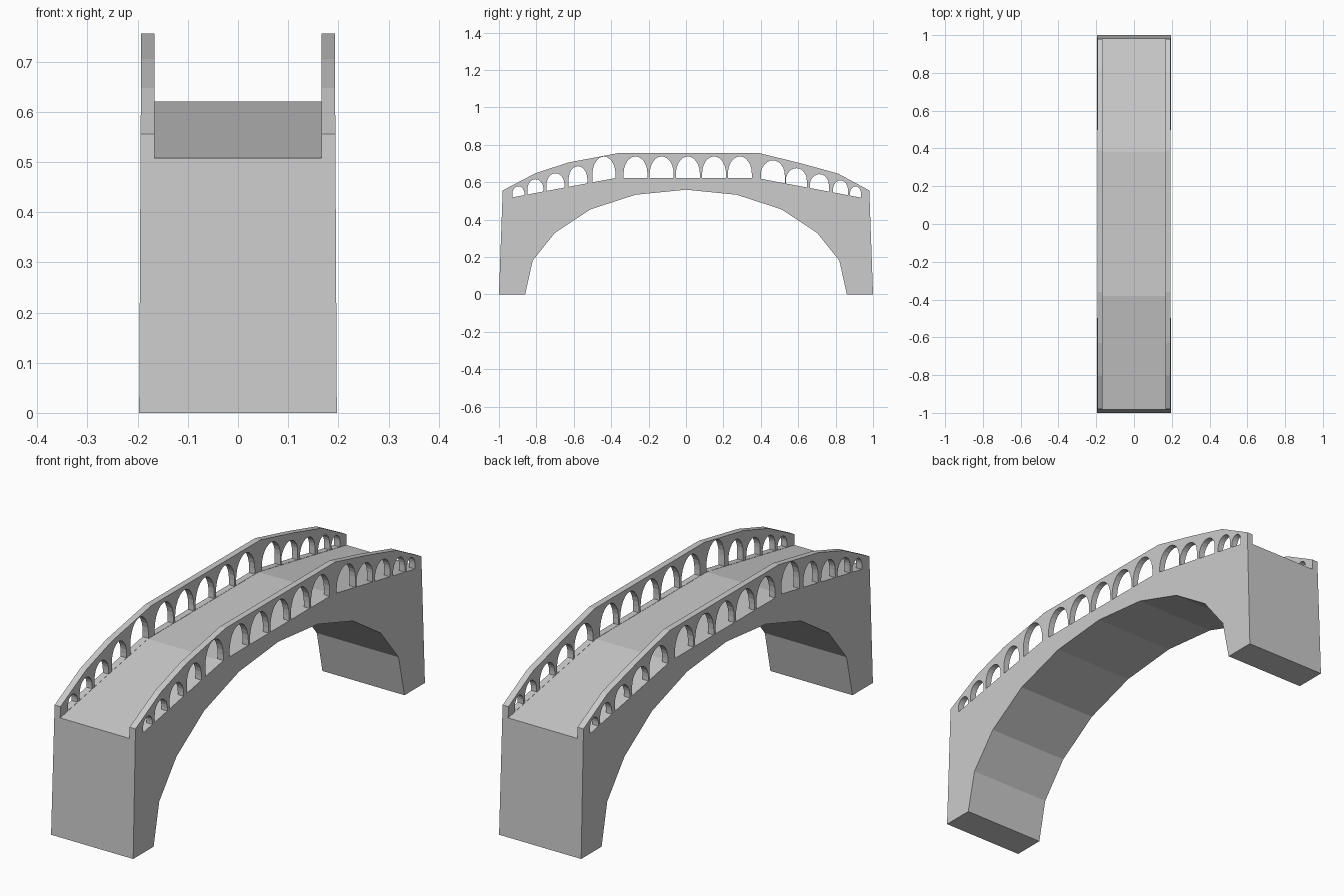
import bpy, bmesh, math
from mathutils import Matrix

if "Cube" in bpy.data.objects:
    bpy.data.objects.remove(bpy.data.objects["Cube"])

# (y, z) profile plane -> world
TO_WORLD = Matrix(((0, 0, 1, 0), (1, 0, 0, 0), (0, 1, 0, 0), (0, 0, 0, 1)))


def extrude_profile(name, loops, half_width):
    """Extrude a filled (y, z) outline, with inner loops as holes, along x."""
    curve = bpy.data.curves.new(name + "_curve", 'CURVE')
    curve.dimensions = '2D'
    curve.fill_mode = 'BOTH'
    curve.extrude = half_width
    for pts in loops:
        s = curve.splines.new('POLY')
        s.points.add(len(pts) - 1)
        for p, (y, z) in zip(s.points, pts):
            p.co = (y, z, 0, 1)
        s.use_cyclic_u = True
    tmp = bpy.data.objects.new(name + "_tmp", curve)
    bpy.context.collection.objects.link(tmp)
    dg = bpy.context.evaluated_depsgraph_get()
    mesh = bpy.data.meshes.new_from_object(tmp.evaluated_get(dg))
    bpy.data.objects.remove(tmp)
    bm = bmesh.new()
    bm.from_mesh(mesh)
    bm.transform(TO_WORLD)
    bmesh.ops.remove_doubles(bm, verts=bm.verts, dist=1e-5)
    bmesh.ops.recalc_face_normals(bm, faces=bm.faces)
    bm.to_mesh(mesh)
    bm.free()
    mesh.shade_flat()
    mesh.name = name
    obj = bpy.data.objects.new(name, mesh)
    bpy.context.collection.objects.link(obj)
    return obj


def deck_z(y):
    return 0.621 - max(0, abs(y) - 0.38) * 0.188


def arch_hole(y0, y1, top):
    """Round-topped opening whose sill follows the deck slope."""
    b0, b1 = deck_z(y0) + 0.001, deck_z(y1) + 0.001
    spring = max(b0, b1) + 0.2 * (top - max(b0, b1))
    c, r = (y0 + y1) / 2, (y1 - y0) / 2
    n = 12
    arc = [(c + r * math.cos(math.pi * i / n),
            spring + (top - spring) * math.sin(math.pi * i / n)) for i in range(n + 1)]
    return [(y0, b0), (y1, b1)] + arc


# Side silhouette: stepped arch below, faceted parapet line above
half_arch = [(0.86, 0), (0.82, 0.18), (0.70, 0.33), (0.51, 0.455), (0.27, 0.533)]
outline = ([(-1, 0)] + [(-y, z) for y, z in half_arch] + [(0, 0.56)] + half_arch[::-1]
           + [(1, 0), (0.98, 0.556), (0.813, 0.646), (0.61, 0.702), (0.39, 0.756),
              (-0.36, 0.756), (-0.63, 0.705), (-0.805, 0.648), (-0.98, 0.556)])

# Parapet openings
holes = [(-.928, -.864, .578), (-.848, -.762, .616), (-.746, -.65, .648),
         (-.628, -.527, .686), (-.50, -.377, .737),
         (.40, .528, .717), (.534, .646, .675), (.662, .764, .643),
         (.786, .866, .61), (.877, .936, .578)]
holes += [(c - .064, c + .064, .738) for c in (-.27, -.13, .01, .15, .288)]

bridge = extrude_profile("bridge", [outline] + [arch_hole(*h) for h in holes], 0.197)
for v in bridge.data.vertices:          # slight inward lean of the sides
    v.co.x *= 1 - 0.027 * v.co.z

# Roadway channel between the parapets
road = [(y, deck_z(y)) for y in (-1.1, -0.38, 0.38, 1.1)]
cutter = extrude_profile("roadway_cutter", [road + [(1.1, 1), (-1.1, 1)]], 0.166)
cutter.hide_render = True
cutter.hide_viewport = True
cut = bridge.modifiers.new("roadway", 'BOOLEAN')
cut.operation = 'DIFFERENCE'
cut.solver = 'EXACT'
cut.object = cutter
